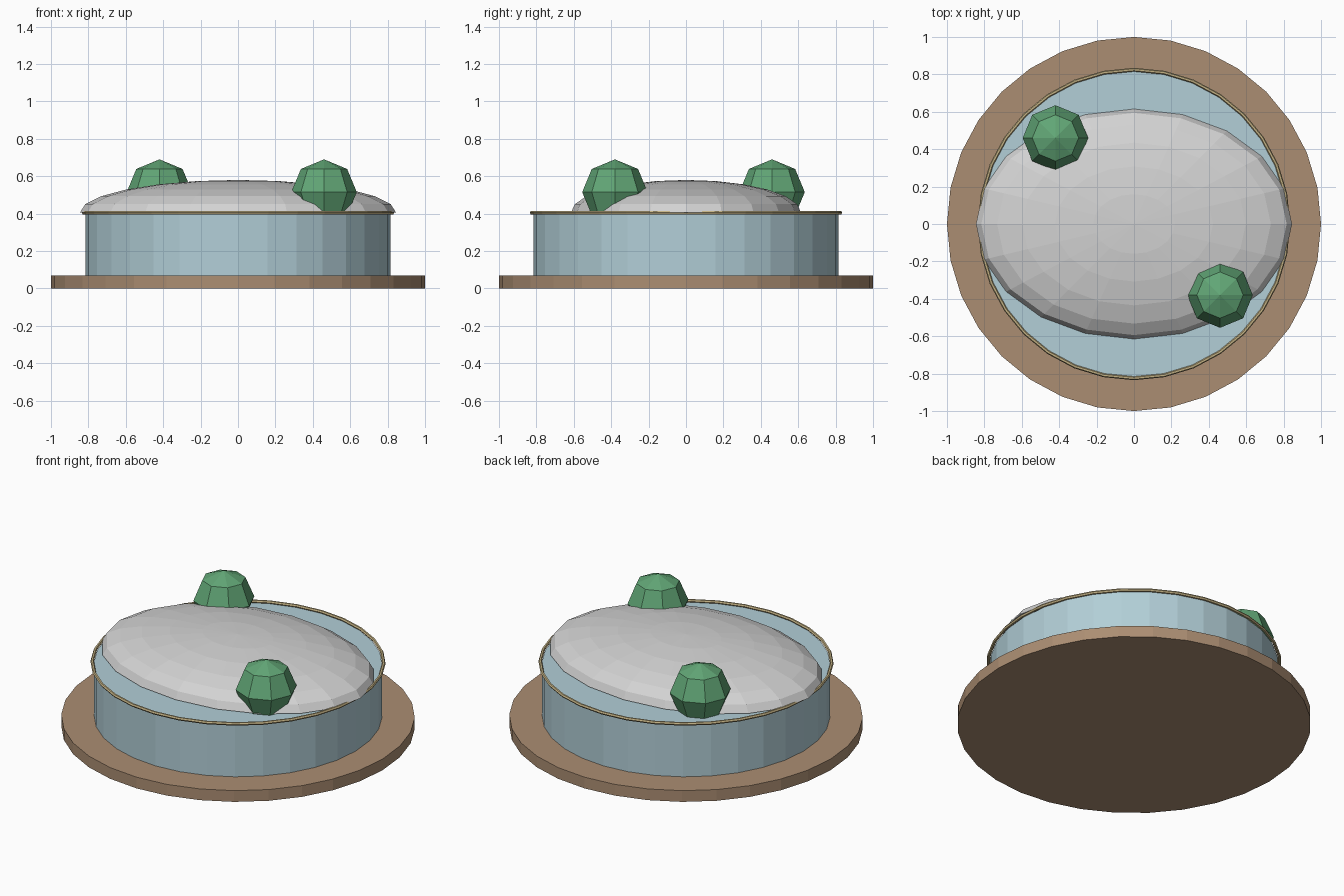
import bpy, bmesh, math

if "Cube" in bpy.data.objects:
    bpy.data.objects.remove(bpy.data.objects["Cube"])


def material(name, rgb):
    m = bpy.data.materials.new(name)
    m.diffuse_color = (*rgb, 1)
    m.use_nodes = True
    m.node_tree.nodes["Principled BSDF"].inputs["Base Color"].default_value = m.diffuse_color
    return m


BROWN = material("brown wood", (0.41, 0.27, 0.17))
BLUE = material("pale blue", (0.445, 0.62, 0.68))
GREY = material("light grey", (0.65, 0.65, 0.65))
GREEN = material("leaf green", (0.12, 0.38, 0.18))
GOLD = material("pale gold", (0.57, 0.46, 0.24))


def finish(name, mat):
    ob = bpy.context.object
    ob.name = name
    ob.data.materials.append(mat)
    return ob


def disc(name, radius, z0, z1, mat):
    bpy.ops.mesh.primitive_cylinder_add(vertices=32, radius=radius, depth=z1 - z0,
                                        location=(0, 0, (z0 + z1) / 2))
    return finish(name, mat)


def cut_sphere(name, segments, rings, loc, size, z_cut, mat):
    """Flat-shaded ellipsoid with everything below z_cut (local units) removed and capped."""
    bpy.ops.mesh.primitive_uv_sphere_add(segments=segments, ring_count=rings,
                                         radius=1, location=loc)
    ob = finish(name, mat)
    bm = bmesh.new()
    bm.from_mesh(ob.data)
    bmesh.ops.scale(bm, vec=size, verts=bm.verts)
    res = bmesh.ops.bisect_plane(bm, geom=bm.verts[:] + bm.edges[:] + bm.faces[:],
                                 dist=1e-5, plane_co=(0, 0, z_cut),
                                 plane_no=(0, 0, 1), clear_inner=True)
    rim = [e for e in bm.edges if e.is_boundary]
    bmesh.ops.contextual_create(bm, geom=rim)
    bmesh.ops.recalc_face_normals(bm, faces=bm.faces)
    bm.to_mesh(ob.data)
    bm.free()
    return ob


# Base plate and drum
disc("base_plate", 1.0, 0, 0.07, BROWN)
disc("drum", 0.815, 0.07, 0.40, BLUE)

# Thin rim around the drum top
bpy.ops.mesh.primitive_torus_add(major_segments=32, minor_segments=6, major_radius=0.825,
                                 minor_radius=0.01, location=(0, 0, 0.405))
finish("rim", GOLD)

# Oval dome lying on the drum
cut_sphere("dome", 20, 12, (0, 0, 0.406), (0.845, 0.615, 0.174), 0.0, GREY)

# Two bushes
for i, (x, y) in enumerate([(-0.42, 0.46), (0.46, -0.38)], 1):
    cut_sphere(f"bush_{i}", 8, 4, (x, y, 0.515), (0.175, 0.175, 0.175), -0.116, GREEN)
